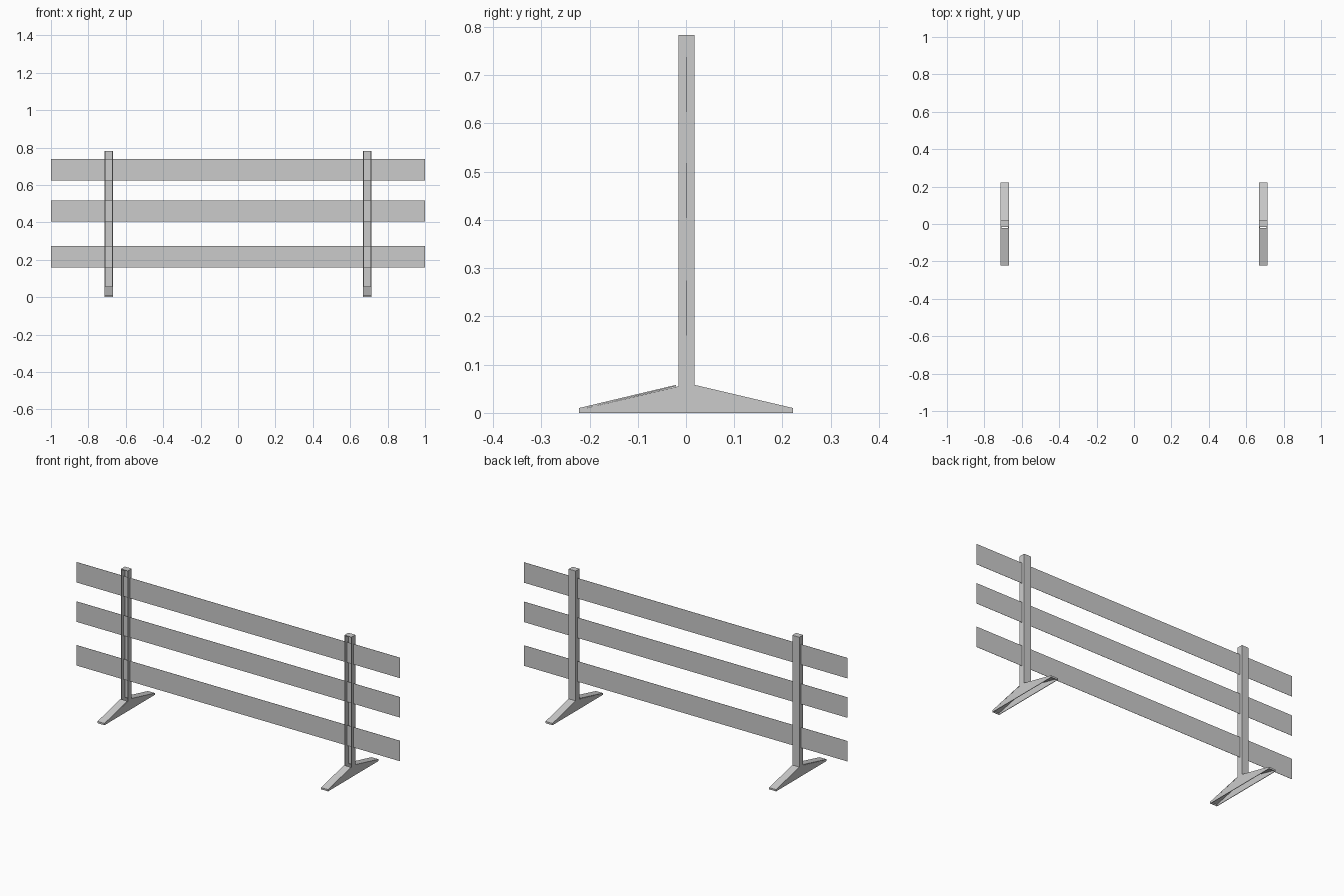
import bpy
import bmesh

cube = bpy.data.objects.get("Cube")
if cube:
    bpy.data.objects.remove(cube)

grey = bpy.data.materials.new("light grey")
colour = (0.6, 0.6, 0.6, 1)
grey.diffuse_color = colour
grey.use_nodes = True
grey.node_tree.nodes["Principled BSDF"].inputs["Base Color"].default_value = colour


def extrude_profile(name, profile, x0, x1):
    """Extrude a closed (y, z) outline from x0 to x1."""
    bm = bmesh.new()
    face = bm.faces.new([bm.verts.new((x0, y, z)) for y, z in profile])
    ext = bmesh.ops.extrude_face_region(bm, geom=[face])
    verts = [g for g in ext["geom"] if isinstance(g, bmesh.types.BMVert)]
    bmesh.ops.translate(bm, verts=verts, vec=(x1 - x0, 0, 0))
    bmesh.ops.recalc_face_normals(bm, faces=bm.faces)
    mesh = bpy.data.meshes.new(name)
    bm.to_mesh(mesh)
    bm.free()
    mesh.materials.append(grey)
    obj = bpy.data.objects.new(name, mesh)
    bpy.context.collection.objects.link(obj)
    return obj


POST_X, HALF_W, SHEET = 0.691, 0.0215, 0.003
TOP, FRONT, BACK = 0.783, -0.016, 0.018
FOOT_Y, TIP_Z, NECK_Z = 0.222, 0.01, 0.058

# T-shaped side plate, set just inside the folded outer sheets
side_plate = [(-FOOT_Y + SHEET, 0), (FOOT_Y - SHEET, 0),
              (FOOT_Y - SHEET, TIP_Z - SHEET), (BACK - SHEET, NECK_Z - SHEET),
              (BACK - SHEET, TOP - SHEET), (FRONT, TOP - SHEET),
              (FRONT, NECK_Z - SHEET), (-FOOT_Y + SHEET, TIP_Z - SHEET)]

# Folded sheet: cap, back wall, rear foot slope and toe
back_sheet = [(FRONT, TOP), (BACK, TOP), (BACK, NECK_Z), (FOOT_Y, TIP_Z),
              (FOOT_Y, 0), (FOOT_Y - SHEET, 0), (FOOT_Y - SHEET, TIP_Z - SHEET),
              (BACK - SHEET, NECK_Z - SHEET), (BACK - SHEET, TOP - SHEET),
              (FRONT, TOP - SHEET)]

# Folded sheet: front foot slope and toe, stopping short of the open post
front_sheet = [(-0.021, NECK_Z), (-FOOT_Y, TIP_Z), (-FOOT_Y, 0),
               (-FOOT_Y + SHEET, 0), (-FOOT_Y + SHEET, TIP_Z - SHEET),
               (-0.021, NECK_Z - SHEET)]

for side, cx in (("right", -POST_X), ("left", POST_X)):
    x0, x1 = cx - HALF_W, cx + HALF_W
    extrude_profile(f"{side}_post_outer_plate", side_plate, x0, x0 + SHEET)
    extrude_profile(f"{side}_post_inner_plate", side_plate, x1 - SHEET, x1)
    extrude_profile(f"{side}_post_back_sheet", back_sheet, x0, x1)
    extrude_profile(f"{side}_foot_front_sheet", front_sheet, x0, x1)

# Three thin boards running through both posts
for name, z in (("lower", 0.16), ("middle", 0.404), ("upper", 0.624)):
    extrude_profile(f"{name}_board",
                    [(0.0015, z), (0.0025, z), (0.0025, z + 0.114), (0.0015, z + 0.114)],
                    -1, 1)
